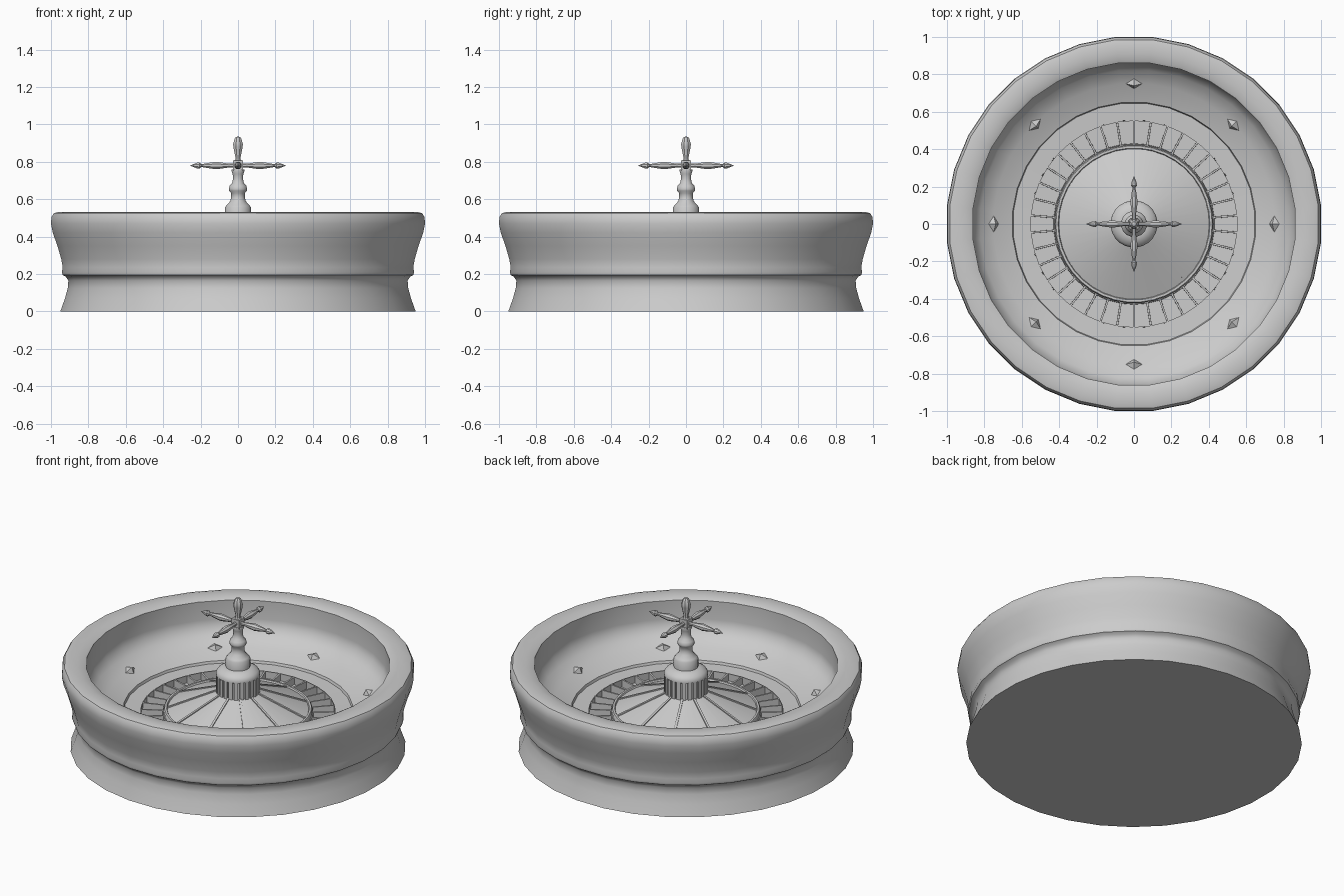
import bpy, bmesh, math
from mathutils import Matrix, Vector

if "Cube" in bpy.data.objects:
    bpy.data.objects.remove(bpy.data.objects["Cube"])


def finish(name, bm, angle=40):
    bmesh.ops.recalc_face_normals(bm, faces=bm.faces)
    me = bpy.data.meshes.new(name)
    bm.to_mesh(me)
    bm.free()
    ob = bpy.data.objects.new(name, me)
    bpy.context.collection.objects.link(ob)
    bpy.ops.object.select_all(action='DESELECT')
    ob.select_set(True)
    bpy.context.view_layer.objects.active = ob
    if angle:
        bpy.ops.object.shade_smooth_by_angle(angle=math.radians(angle))
    return ob


def revolve(bm, profile, n, offset=0.5, matrix=Matrix()):
    """Lathe an (r, z) profile into n sides; r = 0 makes a pole."""
    rings = []
    for r, z in profile:
        if r == 0:
            rings.append([bm.verts.new(matrix @ Vector((0, 0, z)))] * n)
        else:
            rings.append([bm.verts.new(matrix @ Vector((
                r * math.cos(2 * math.pi * (i + offset) / n),
                r * math.sin(2 * math.pi * (i + offset) / n), z))) for i in range(n)])
    for a, b in zip(rings, rings[1:]):
        for i in range(n):
            j = (i + 1) % n
            bm.faces.new(list(dict.fromkeys((a[i], a[j], b[j], b[i]))))


def lathe(name, profile, n, offset=0.5, angle=40):
    bm = bmesh.new()
    revolve(bm, profile, n, offset)
    return finish(name, bm, angle)


def rot(a):
    return Matrix.Rotation(a, 4, 'Z')


# Bowl with rounded rim, inner wall and ball track
k = 1 / math.cos(math.pi / 32)
bowl = [(0, 0), (.95, 0), (.925, .07), (.91, .125), (.907, .165), (.92, .185), (.937, .195),
        (.942, .21), (.937, .235), (.945, .28), (.965, .35), (.99, .42), (1, .47), (.997, .505),
        (.985, .525), (.96, .532), (.91, .53), (.875, .524), (.86, .517), (.862, .40), (.855, .36),
        (.82, .315), (.75, .275), (.65, .24), (.645, .225), (.553, .22), (.55, .15), (0, .15)]
lathe("bowl", [(r * k, z) for r, z in bowl], 32)

# Pocket ring: 38 recessed pockets
bm = bmesh.new()
revolve(bm, [(.424, .222), (.556, .226)], 38, 0)
bmesh.ops.recalc_face_normals(bm, faces=bm.faces)
for f in bm.faces:
    if f.normal.z < 0:
        f.normal_flip()
pockets = list(bm.faces)
bmesh.ops.inset_individual(bm, faces=pockets, thickness=.007)
bmesh.ops.inset_individual(bm, faces=pockets, thickness=.0005, depth=-.045)
bmesh.ops.rotate(bm, verts=bm.verts, matrix=rot(math.pi / 2))
finish("pocket_ring", bm, 0)

# Rotor cone with raised lip
lathe("rotor_cone", [(.424, .15), (.424, .235), (.418, .245), (.406, .245), (.402, .236),
                     (.12, .35)], 38, 0)

# Raised spokes on the cone
bm = bmesh.new()
slope = math.atan2(.35 - .236, .402 - .12)
for i in range(11):
    m = (rot(math.pi + i * 2 * math.pi / 11) @ Matrix.Translation((.261, 0, .293))
         @ Matrix.Rotation(slope, 4, 'Y') @ Matrix.Diagonal((.30, .013, .012, 1)))
    bmesh.ops.create_cube(bm, size=1, matrix=m)
finish("cone_spokes", bm, 0)

# Fluted hub with domed cap
lathe("hub", [(.118, .33), (.118, .45), (.126, .455), (.126, .468), (.115, .485), (.09, .50),
              (.07, .505), (0, .505)], 24)
bm = bmesh.new()
for i in range(24):
    bmesh.ops.create_cube(bm, size=1, matrix=rot(i * math.pi / 12) @ Matrix.Translation((.118, 0, .40))
                          @ Matrix.Diagonal((.014, .022, .11, 1)))
finish("hub_flutes", bm, 0)

# Turned spindle
lathe("spindle", [(.07, .50), (.07, .558), (.062, .568), (.042, .59), (.037, .61), (.037, .632),
                  (.048, .645), (.05, .655), (.045, .672), (.032, .685), (.027, .71),
                  (.029, .735), (.036, .752), (.034, .76), (0, .76)], 16)

# Turret block, four handles and the finial
bm = bmesh.new()
bmesh.ops.create_cube(bm, size=.054, matrix=Matrix.Translation((0, 0, .78)))
finish("turret_block", bm, 0)
bm = bmesh.new()
for i in range(4):
    m = Matrix.Translation((0, 0, .78)) @ rot(i * math.pi / 2) @ Matrix.Rotation(math.pi / 2, 4, 'Y')
    revolve(bm, [(.012, .02), (.011, .05), (.018, .09), (.021, .12), (.015, .16), (.008, .195),
                 (.018, .207), (.016, .22), (0, .258)], 8, .5, m)
finish("handles", bm, 30)
lathe("finial", [(.026, .80), (.016, .812), (.015, .825), (.027, .88), (.028, .895), (.019, .925),
                 (.012, .933), (0, .935)], 8, .5, 30)

# Eight diamond ball deflectors on the track
bm = bmesh.new()
for i in range(8):
    m = (rot(i * math.pi / 4) @ Matrix.Translation((.75, 0, .277)) @ Matrix.Rotation(-.45, 4, 'Y'))
    d = [bm.verts.new(m @ Vector(p)) for p in
         ((.03, 0, 0), (0, .043, 0), (-.03, 0, 0), (0, -.043, 0), (0, 0, .025))]
    for j in range(4):
        bm.faces.new((d[j], d[(j + 1) % 4], d[4]))
    bm.faces.new(d[:4])
finish("deflectors", bm, 0)
